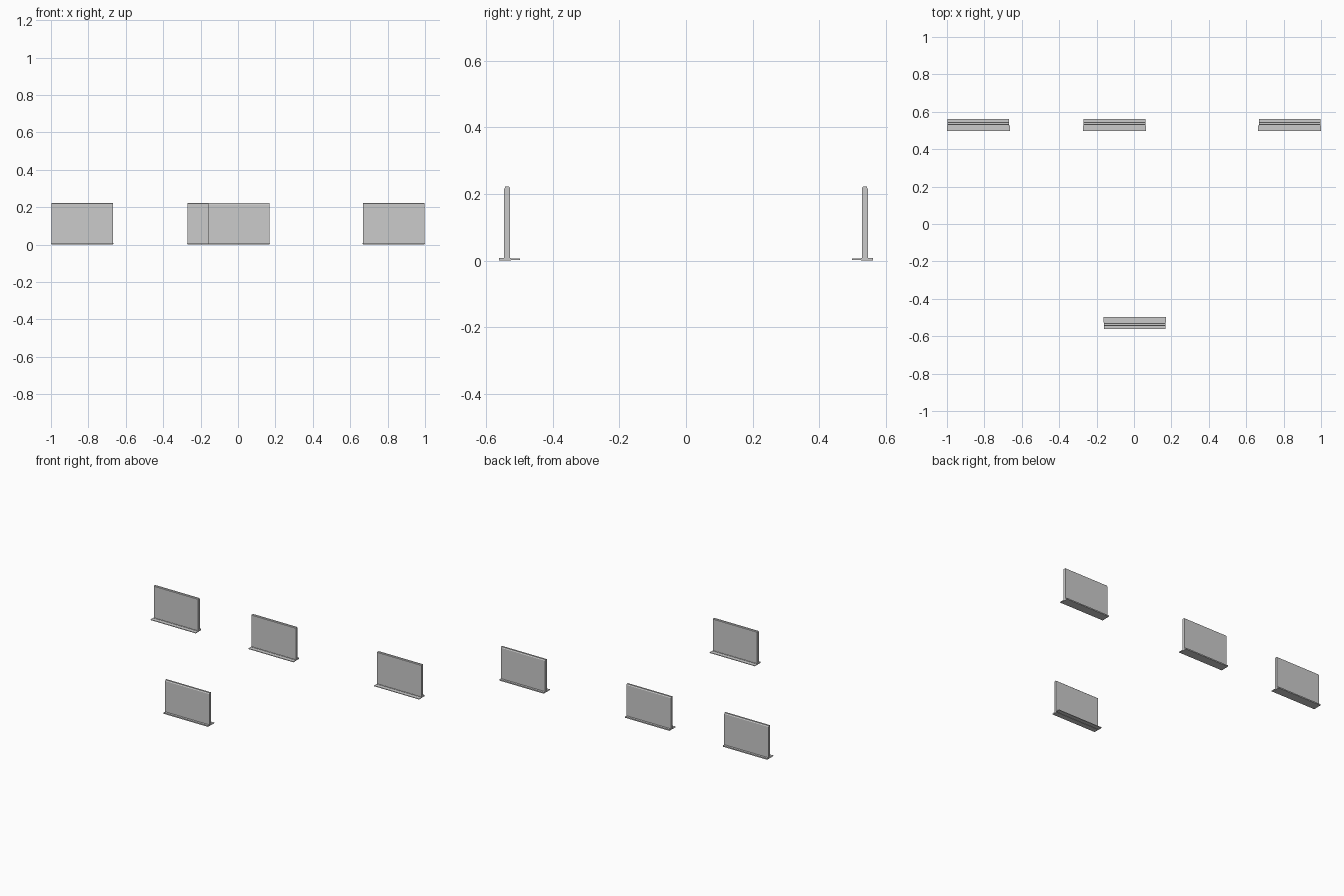
import bpy, bmesh
from mathutils import Matrix

if "Cube" in bpy.data.objects:
    bpy.data.objects.remove(bpy.data.objects["Cube"])


def extrude_profile(bm, profile, width):
    # sweep a (y, z) outline along x
    a = [bm.verts.new((-width / 2, y, z)) for y, z in profile]
    b = [bm.verts.new((width / 2, y, z)) for y, z in profile]
    n = len(profile)
    bm.faces.new(a)
    bm.faces.new(b[::-1])
    for i in range(n):
        j = (i + 1) % n
        bm.faces.new((a[i], b[i], b[j], a[j]))


def make_part(name, profile, width, matrix):
    bm = bmesh.new()
    extrude_profile(bm, profile, width)
    bmesh.ops.recalc_face_normals(bm, faces=bm.faces)
    me = bpy.data.meshes.new(name)
    bm.to_mesh(me)
    bm.free()
    ob = bpy.data.objects.new(name, me)
    ob.matrix_world = matrix
    bpy.context.collection.objects.link(ob)


# outlines (y, z), with y = 0 at the panel middle
PARTS = [
    # slab with a slightly chamfered top edge
    ("panel", [(-0.009, 0.005), (0.006, 0.005), (0.006, 0.222), (-0.006, 0.222), (-0.009, 0.219)], 0.33),
    # thin cover sheet on the outer face
    ("cover_sheet", [(0.006, 0.008), (0.009, 0.008), (0.009, 0.215), (0.006, 0.220)], 0.33),
    # foot plate under the panel
    ("foot", [(-0.012, 0), (0.024, 0), (0.024, 0.008), (-0.012, 0.008)], 0.33),
    # thinner, slightly wider lip
    ("foot_lip", [(-0.039, 0.002), (-0.010, 0.002), (-0.010, 0.006), (-0.039, 0.006)], 0.336),
]

# three stands along the back, one turned round at the front
STANDS = [(-0.832, 1), (-0.104, 1), (0.832, 1), (0.004, -1)]

for i, (x, side) in enumerate(STANDS, 1):
    m = Matrix.Translation((x, side * 0.537, 0))
    if side < 0:
        m = m @ Matrix.Rotation(3.14159265, 4, 'Z')
    for name, profile, width in PARTS:
        make_part(f"{name}_{i}", profile, width, m)
